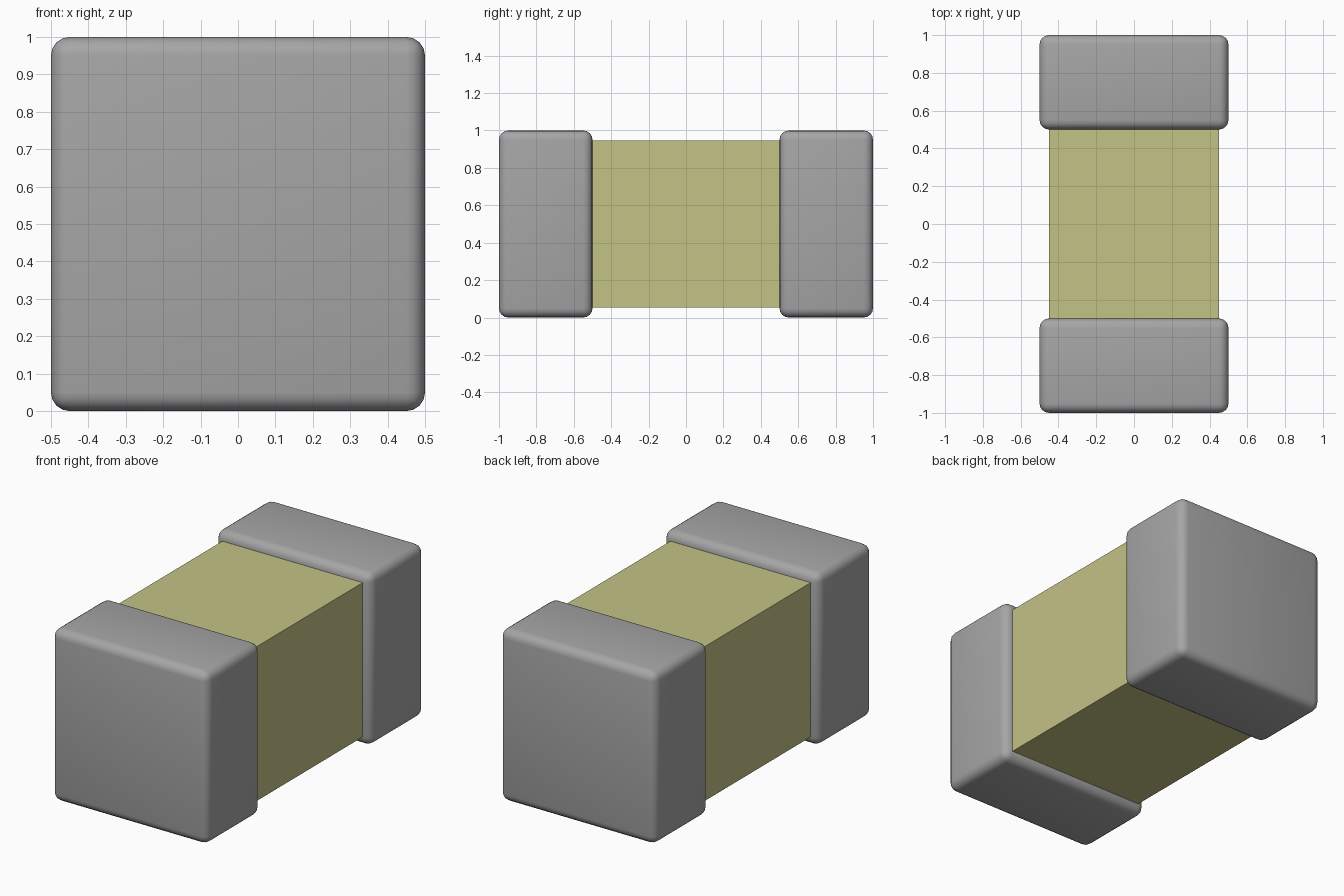
import bpy

default_cube = bpy.data.objects.get("Cube")
if default_cube:
    bpy.data.objects.remove(default_cube, do_unlink=True)


def make_material(name, color):
    mat = bpy.data.materials.new(name)
    mat.use_nodes = True
    mat.diffuse_color = color
    mat.node_tree.nodes["Principled BSDF"].inputs["Base Color"].default_value = color
    return mat


def make_box(name, size, location, mat):
    bpy.ops.mesh.primitive_cube_add(size=1, location=location)
    obj = bpy.context.object
    obj.name = name
    obj.scale = size
    bpy.ops.object.transform_apply(location=False, rotation=False, scale=True)
    obj.data.materials.append(mat)
    return obj


metal = make_material("metal grey", (0.38, 0.38, 0.38, 1))
ceramic = make_material("ceramic khaki", (0.55, 0.54, 0.24, 1))

# Sharp-edged ceramic body, with its ends sunk into the caps
make_box("ceramic_body", (0.9, 1.2, 0.895), (0, 0, 0.5), ceramic)

# Rounded metal cap on each end
for name, side in (("front_cap", -1), ("back_cap", 1)):
    cap = make_box(name, (1, 0.5, 1), (0, side * 0.75, 0.5), metal)
    bevel = cap.modifiers.new("rounded_edges", "BEVEL")
    bevel.width = 0.05
    bevel.segments = 4
    bpy.ops.object.modifier_apply(modifier=bevel.name)
    bpy.ops.object.shade_smooth_by_angle()
